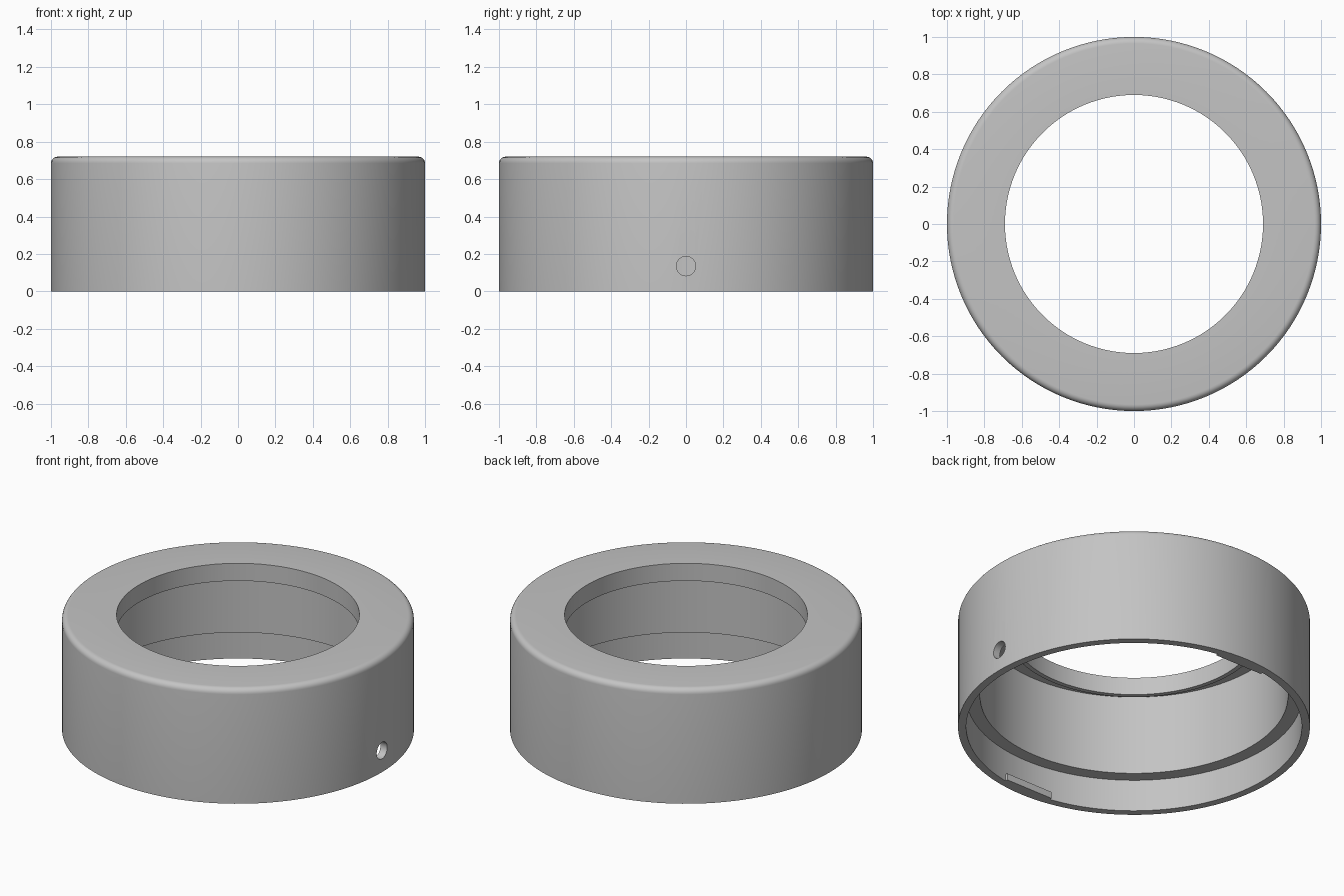
import bpy, bmesh, math
from mathutils import Matrix

if "Cube" in bpy.data.objects:
    bpy.data.objects.remove(bpy.data.objects["Cube"])

SEGMENTS = 128
grey = bpy.data.materials.new("plain_grey")
grey.diffuse_color = (0.55, 0.55, 0.55, 1)
grey.use_nodes = True
grey.node_tree.nodes["Principled BSDF"].inputs["Base Color"].default_value = grey.diffuse_color


def add_object(name, bm):
    bmesh.ops.recalc_face_normals(bm, faces=bm.faces[:])
    mesh = bpy.data.meshes.new(name)
    bm.to_mesh(mesh)
    bm.free()
    obj = bpy.data.objects.new(name, mesh)
    bpy.context.collection.objects.link(obj)
    mesh.materials.append(grey)
    return obj


def lathe(name, profile):
    """Closed (radius, height) profile turned around z."""
    bm = bmesh.new()
    rings = []
    for i in range(SEGMENTS):
        a = 2 * math.pi * i / SEGMENTS
        rings.append([bm.verts.new((r * math.cos(a), r * math.sin(a), z)) for r, z in profile])
    n = len(profile)
    for i in range(SEGMENTS):
        p, q = rings[i], rings[(i + 1) % SEGMENTS]
        for j in range(n):
            k = (j + 1) % n
            bm.faces.new((p[j], q[j], q[k], p[k]))
    return add_object(name, bm)


# Collar body: rounded top edge, stepped bore, hanging inner lip
FILLET, TOP = 0.035, 0.72
rounded = [(1 - FILLET + FILLET * math.cos(t), TOP - FILLET + FILLET * math.sin(t))
           for t in (math.pi / 2 * i / 6 for i in range(7))]
profile = [(0.954, 0), (1, 0)] + rounded + [
    (0.69, TOP), (0.69, 0.61), (0.718, 0.61), (0.718, 0.70),
    (0.875, 0.70), (0.875, 0.20), (0.954, 0.20)]
body = lathe("collar_body", profile)

# Radial screw hole through the +x wall
bm = bmesh.new()
bmesh.ops.create_cone(bm, cap_ends=True, segments=32, radius1=0.052, radius2=0.052, depth=0.3,
                      matrix=Matrix.Translation((1, 0, 0.135)) @ Matrix.Rotation(math.pi / 2, 4, 'Y'))
cutter = add_object("screw_hole_cutter", bm)
cutter.hide_render = True
mod = body.modifiers.new("screw_hole", 'BOOLEAN')
mod.object = cutter
mod.operation = 'DIFFERENCE'
mod.solver = 'EXACT'
bpy.context.view_layer.objects.active = body
body.select_set(True)
bpy.ops.object.modifier_apply(modifier=mod.name)
bpy.data.objects.remove(cutter)
bpy.ops.object.shade_smooth_by_angle(angle=math.radians(30))

# Two locking tabs inside the bottom rim
for side, name in ((-1, "front_tab"), (1, "back_tab")):
    bm = bmesh.new()
    bmesh.ops.create_cube(bm, size=1, matrix=Matrix.Translation((0, side * 0.947, 0.021))
                          @ Matrix.Diagonal((0.33, 0.046, 0.042, 1)))
    add_object(name, bm)
